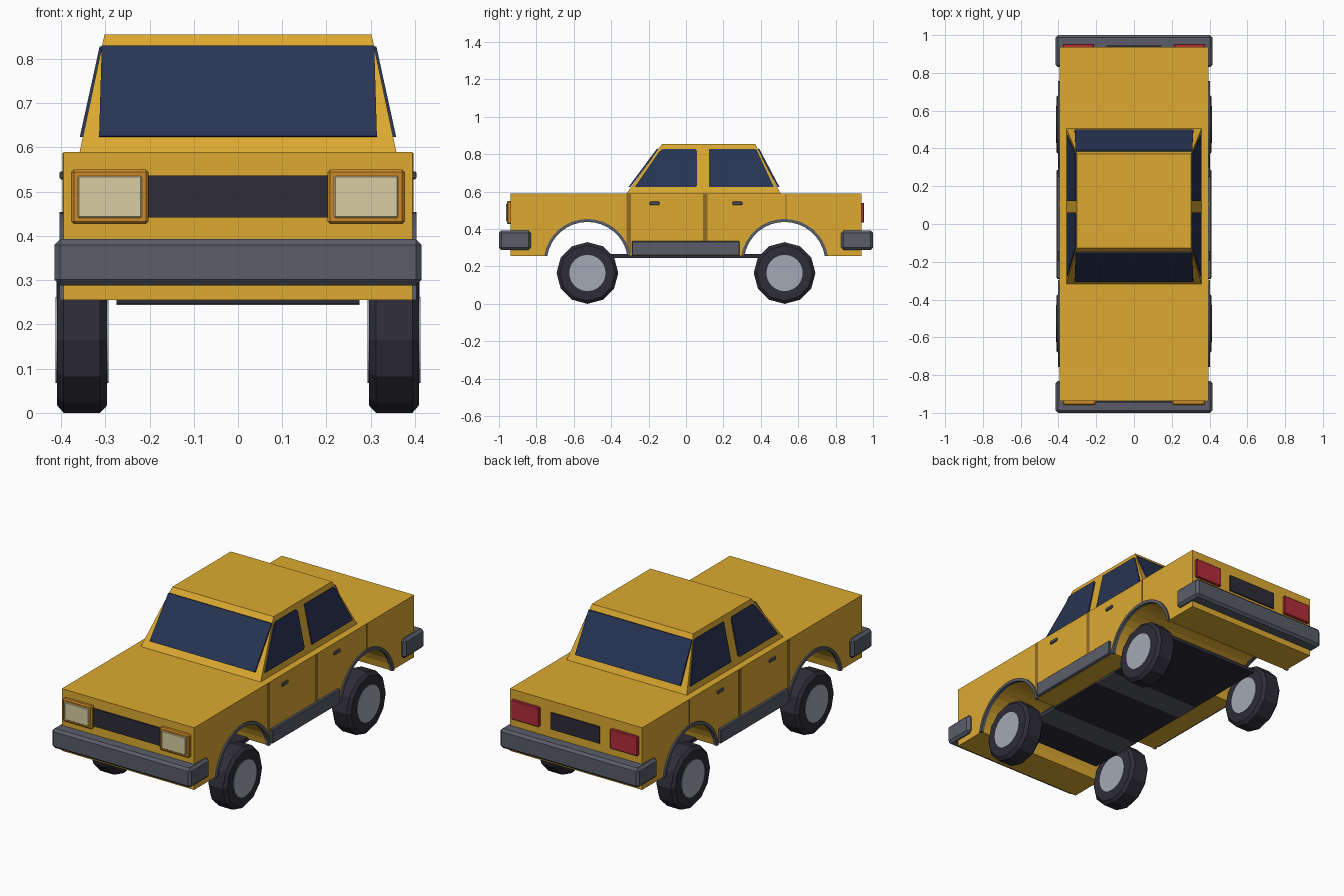
import bpy, bmesh, math
from mathutils import Vector

if "Cube" in bpy.data.objects:
    bpy.data.objects.remove(bpy.data.objects["Cube"])


def material(name, hexcode):
    lin = []
    for i in (0, 2, 4):
        c = int(hexcode[i:i + 2], 16) / 255
        lin.append(c / 12.92 if c <= 0.04045 else ((c + 0.055) / 1.055) ** 2.4)
    m = bpy.data.materials.new(name)
    m.diffuse_color = (*lin, 1)
    m.use_nodes = True
    m.node_tree.nodes["Principled BSDF"].inputs["Base Color"].default_value = m.diffuse_color
    return m


YELLOW = material("yellow paint", "DDAA31")
SEAM = material("dark ochre", "936C22")
ORANGE = material("orange surround", "CB8A28")
GLASS = material("navy glass", "273453")
RUBBER = material("black rubber", "2E2C37")
TRIM = material("grey trim", "5A5D69")
HUB = material("light grey metal", "A2A9B5")
CREAM = material("cream lens", "D8CEA2")
RED = material("red lens", "B42E3B")


def finish(name, bm, mat, mirror=False):
    bmesh.ops.recalc_face_normals(bm, faces=bm.faces)
    me = bpy.data.meshes.new(name)
    bm.to_mesh(me)
    bm.free()
    me.materials.append(mat)
    ob = bpy.data.objects.new(name, me)
    bpy.context.collection.objects.link(ob)
    if mirror:
        ob.modifiers.new("Mirror", 'MIRROR')
    return ob


def box(name, lo, hi, mat, bevel=0, mirror=False):
    bm = bmesh.new()
    bmesh.ops.create_cube(bm, size=1)
    for v in bm.verts:
        v.co = Vector([lo[i] if v.co[i] < 0 else hi[i] for i in range(3)])
    if bevel:
        bmesh.ops.bevel(bm, geom=bm.edges[:], offset=bevel, segments=1, affect='EDGES')
    return finish(name, bm, mat, mirror)


def prism(name, pts, vec, mat, mirror=False):
    bm = bmesh.new()
    face = bm.faces.new([bm.verts.new(p) for p in pts])
    ext = bmesh.ops.extrude_face_region(bm, geom=[face], use_keep_orig=True)
    bmesh.ops.translate(bm, vec=vec, verts=[g for g in ext["geom"] if isinstance(g, bmesh.types.BMVert)])
    return finish(name, bm, mat, mirror)


def lathe_x(name, rings, y, z, sides, mat):
    """Closed solid turned about the x axis from (x, radius) rings."""
    bm = bmesh.new()
    loops = [[bm.verts.new((x, y + r * math.cos(2 * math.pi * k / sides),
                            z + r * math.sin(2 * math.pi * k / sides))) for k in range(sides)]
             for x, r in rings]
    for a, b in zip(loops, loops[1:]):
        for k in range(sides):
            j = (k + 1) % sides
            bm.faces.new((a[k], a[j], b[j], b[k]))
    bm.faces.new(loops[0])
    bm.faces.new(loops[-1])
    return finish(name, bm, mat, mirror=True)


AXLES = {"front": -0.527, "rear": 0.527}
BOTTOM, DECK, HALF = 0.255, 0.59, 0.395
ARCH_Z, ARCH_R = 0.22, 0.222


def arch(yc, r, n=16):
    a0 = math.asin((BOTTOM - ARCH_Z) / r)
    angles = [math.pi - a0 - (math.pi - 2 * a0) * k / n for k in range(n + 1)]
    return [(yc + r * math.cos(a), ARCH_Z + r * math.sin(a)) for a in angles]


# Lower body: side profile with both wheel arches, extruded across the width
profile = [(-0.938, BOTTOM)] + arch(AXLES["front"], ARCH_R) + arch(AXLES["rear"], ARCH_R)
profile += [(0.938, BOTTOM), (0.938, DECK), (-0.938, DECK)]
prism("body", [(-HALF, y, z) for y, z in profile], (2 * HALF, 0, 0), YELLOW)

# Cabin: tapered block
ROOF = 0.855
bm = bmesh.new()
bmesh.ops.create_cube(bm, size=1)
for v in bm.verts:
    top = v.co.z > 0
    back = v.co.y > 0
    v.co = ((0.302 if top else 0.36) * (1 if v.co.x > 0 else -1),
            (0.37 if top else 0.51) if back else (-0.128 if top else -0.325),
            ROOF if top else DECK - 0.01)
finish("cabin", bm, YELLOW)


def slope(z, low, high):
    return low + (high - low) * (z - DECK) / (ROOF - DECK)


# Windows: thin plates lying on the cabin slopes
ZL, ZH = 0.624, 0.828
for name, lo, hi, d in (("windscreen", -0.325, -0.128, -1), ("rear_window", 0.51, 0.37, 1)):
    corners = [(-0.314, ZL), (0.314, ZL), (0.308, ZH), (-0.308, ZH)]
    prism(name, [(x, slope(z, lo, hi) - 0.002 * d, z) for x, z in corners], (0, 0.009 * d, 0.002), GLASS)
for name, shape in (
        ("front_side_window", [(-0.275, ZL), (0.05, ZL), (0.06, ZL + 0.01), (0.06, ZH - 0.01),
                               (0.05, ZH), (-0.125, ZH), (-0.142, ZH - 0.012)]),
        ("rear_side_window", [(0.123, ZL), (0.47, ZL), (0.378, ZH - 0.005), (0.37, ZH), (0.123, ZH)])):
    prism(name, [(slope(z, 0.36, 0.302) - 0.002, y, z) for y, z in shape], (0.007, 0, 0), GLASS, True)

# Wheels and arch trims
for end, y in AXLES.items():
    lathe_x(end + "_tyres", [(0.296, 0.148), (0.312, 0.165), (0.394, 0.165), (0.409, 0.148)],
            y, 0.165, 12, RUBBER)
    lathe_x(end + "_hubs", [(0.293, 0.097), (0.412, 0.097)], y, 0.165, 24, HUB)
    ring = arch(y, ARCH_R + 0.012) + arch(y, ARCH_R - 0.004)[::-1]
    prism(end + "_arch_trim", [(0.385, a, b) for a, b in ring], (0.018, 0, 0), TRIM, True)

# Bumpers
box("front_bumper", (-0.415, -1.0, 0.288), (0.415, -0.83, 0.393), TRIM, 0.013)
box("rear_bumper", (-0.415, 0.83, 0.288), (0.415, 1.0, 0.393), TRIM, 0.013)

# Side sills and underfloor
box("side_sill", (0.36, -0.29, 0.258), (0.41, 0.287, 0.336), TRIM, 0.004, True)
box("floor_pan", (-0.275, -0.63, 0.246), (0.275, 0.63, 0.266), RUBBER)
for y in (-0.38, 0.1):
    box("floor_crossmember", (-0.275, y - 0.07, 0.244), (0.275, y + 0.07, 0.25), TRIM)

# Front face: headlights and grille
box("headlight_surround", (0.202, -0.958, 0.427), (0.377, -0.92, 0.55), ORANGE, 0.006, True)
box("headlight_lens", (0.217, -0.963, 0.441), (0.362, -0.93, 0.536), CREAM, 0.003, True)
box("grille", (-0.203, -0.946, 0.442), (0.203, -0.92, 0.537), RUBBER)

# Rear face: tail lights and plate panel
box("tail_light", (0.212, 0.92, 0.435), (0.377, 0.953, 0.54), RED, 0.004, True)
box("rear_panel", (-0.145, 0.92, 0.44), (0.145, 0.946, 0.53), RUBBER)

# Door seams and handles
for y, w, z in ((-0.307, 0.024, 0.27), (0.104, 0.024, 0.27), (0.535, 0.005, 0.455)):
    box("door_seam", (0.39, y - w / 2, z), (0.3965, y + w / 2, 0.588), SEAM, 0, True)
for y in (-0.168, 0.275):
    box("door_handle", (0.39, y - 0.026, 0.528), (0.403, y + 0.026, 0.546), TRIM, 0.003, True)
